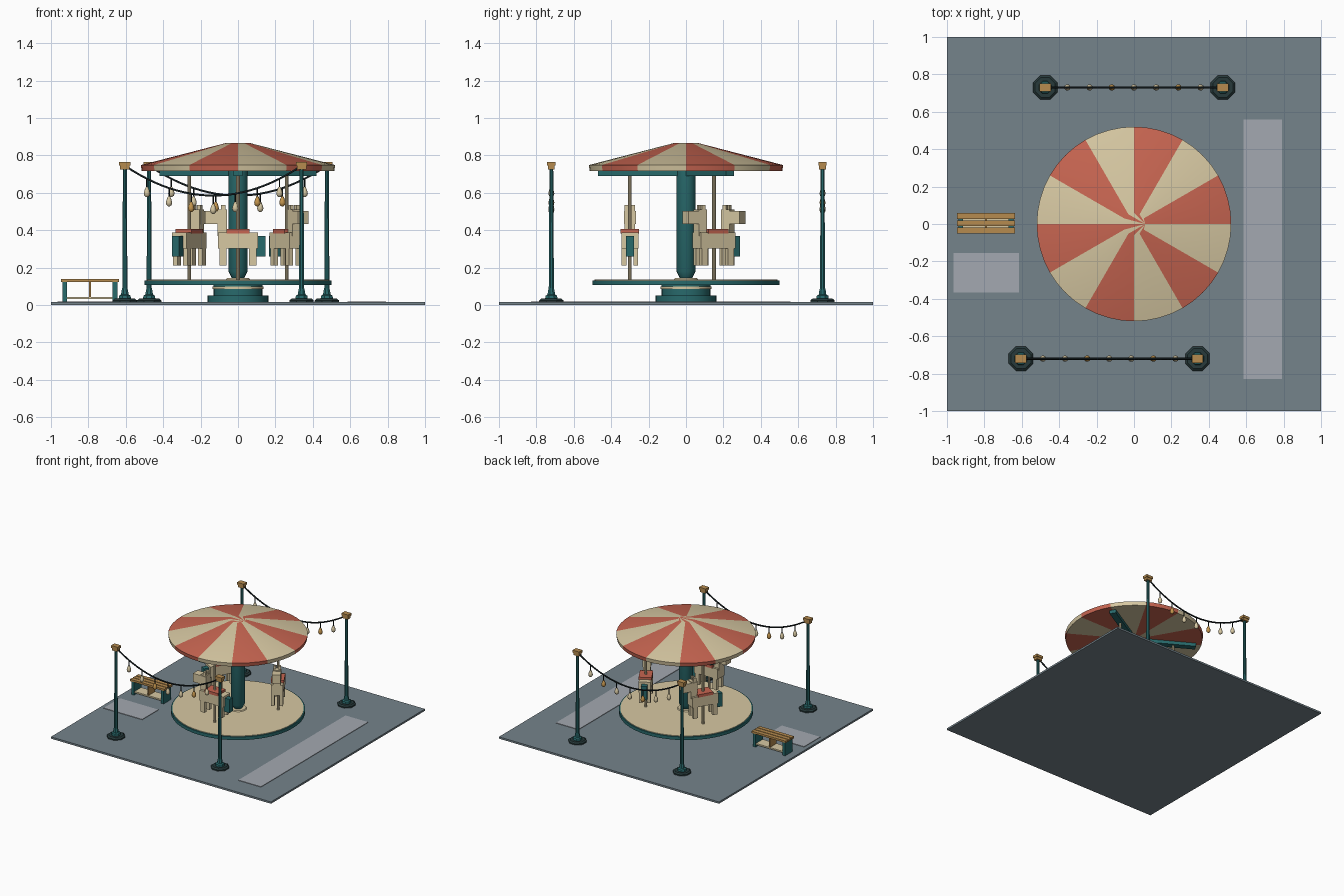
import bpy, bmesh, math
from mathutils import Matrix, Vector

if "Cube" in bpy.data.objects:
    bpy.data.objects.remove(bpy.data.objects["Cube"], do_unlink=True)


def material(name, hexcode):
    """Flat material from an sRGB hex string."""
    rgb = [(int(hexcode[i:i + 2], 16) / 255) ** 2.2 for i in (0, 2, 4)]
    m = bpy.data.materials.new(name)
    m.use_nodes = True
    m.diffuse_color = (*rgb, 1)
    m.node_tree.nodes["Principled BSDF"].inputs["Base Color"].default_value = (*rgb, 1)
    return m


PAVING = material("paving grey", "74828a")
PALE = material("pale paving", "a2a7af")
CREAM = material("cream", "d6c7a1")
RED = material("faded red", "c66552")
TEAL = material("teal", "2c696b")
IRON = material("dark iron", "2b3c3d")
WOOD = material("wood", "b48a50")
WIRE = material("black wire", "1a2224")
AMBER = material("amber", "c4954f")


def finish(bm, name, *mats, smooth=False):
    bmesh.ops.recalc_face_normals(bm, faces=bm.faces)
    mesh = bpy.data.meshes.new(name)
    bm.to_mesh(mesh)
    bm.free()
    for m in mats:
        mesh.materials.append(m)
    ob = bpy.data.objects.new(name, mesh)
    bpy.context.scene.collection.objects.link(ob)
    if smooth:
        bpy.ops.object.select_all(action='DESELECT')
        ob.select_set(True)
        bpy.context.view_layer.objects.active = ob
        bpy.ops.object.shade_smooth_by_angle(angle=math.radians(35))
    return ob


def add_box(bm, x, y, z):
    """Add a box given its (min, max) range on each axis."""
    size = [b - a for a, b in (x, y, z)]
    mid = Vector([(a + b) / 2 for a, b in (x, y, z)])
    bmesh.ops.create_cube(bm, size=1, matrix=Matrix.Translation(mid) @ Matrix.Diagonal((*size, 1)))


def box(name, x, y, z, mat, frame=None):
    bm = bmesh.new()
    add_box(bm, x, y, z)
    ob = finish(bm, name, mat)
    if frame:
        ob.matrix_world = frame
    return ob


def lathe(name, profile, mat, segs=16, loc=(0, 0, 0), smooth=True, turn=0):
    """Closed solid of revolution from (radius, z) points."""
    bm = bmesh.new()
    rings = []
    for r, z in profile:
        angles = [turn + 2 * math.pi * i / segs for i in range(segs)]
        rings.append([bm.verts.new((r * math.cos(a), r * math.sin(a), z)) for a in angles])
    for low, high in zip(rings, rings[1:]):
        for i in range(segs):
            j = (i + 1) % segs
            bm.faces.new((low[i], low[j], high[j], high[i]))
    bm.faces.new(rings[0])
    bm.faces.new(rings[-1])
    ob = finish(bm, name, mat, smooth=smooth)
    ob.location = loc
    return ob


# Ground slab and pale paving patches
G = 0.015
box("ground", (-1, 1), (-1, 1), (0, G), PAVING)
box("long_paving_patch", (0.585, 0.79), (-0.83, 0.56), (G, G + 0.004), PALE)
box("short_paving_patch", (-0.965, -0.615), (-0.365, -0.155), (G, G + 0.004), PALE)

# Carousel base, platform and column
lathe("base_step", [(0.163, G), (0.163, 0.05)], TEAL, 32)
lathe("base_drum", [(0.13, 0.05), (0.13, 0.085)], TEAL, 32)
lathe("base_ring", [(0.137, 0.085), (0.137, 0.1)], CREAM, 32)
lathe("platform_rim", [(0.13, 0.1), (0.13, 0.106), (0.5, 0.106), (0.5, 0.132)], TEAL, 48)
lathe("platform_deck", [(0.49, 0.132), (0.49, 0.136)], CREAM, 48)
lathe("column_collar", [(0.065, 0.136), (0.06, 0.143)], CREAM, 24)
lathe("column", [(0.03, 0.14), (0.035, 0.148), (0.052, 0.18), (0.052, 0.718)], TEAL, 16)


def canopy():
    """Striped roof: twelve sectors, each with cap, slope, rim and underside."""
    bm = bmesh.new()
    segs = 48
    profile = [(0.06, 0.867), (0.52, 0.748), (0.515, 0.717)]
    rings = [[bm.verts.new((r * math.cos(2 * math.pi * i / segs),
                            r * math.sin(2 * math.pi * i / segs), z))
              for i in range(segs)] for r, z in profile]
    hub = bm.verts.new((0, 0, 0.717))
    for i in range(segs):
        j = (i + 1) % segs
        faces = [bm.faces.new((a[i], a[j], b[j], b[i])) for a, b in zip(rings, rings[1:])]
        faces.append(bm.faces.new((rings[-1][i], rings[-1][j], hub)))
        if 0 < i < segs - 1:
            faces.append(bm.faces.new((rings[0][0], rings[0][i], rings[0][j])))
        for f in faces:
            f.material_index = (i // 4) % 2
    finish(bm, "canopy", RED, CREAM, smooth=True)


canopy()


def horse(tag, angle):
    """Blocky horse on a pole; local +x is forwards, riding clockwise."""
    a = math.radians(angle)
    place = (Matrix.Translation((0.3 * math.cos(a), 0.3 * math.sin(a), 0))
             @ Matrix.Rotation(a - math.pi / 2, 4, 'Z'))
    bm = bmesh.new()
    add_box(bm, (-0.107, 0.107), (-0.045, 0.045), (0.302, 0.387))
    add_box(bm, (0.06, 0.11), (-0.028, 0.028), (0.37, 0.51))
    add_box(bm, (0.065, 0.177), (-0.032, 0.032), (0.432, 0.502))
    for side in (-1, 1):
        y = sorted((side * 0.018, side * 0.044))
        for x in (-0.098, 0.062):
            add_box(bm, (x, x + 0.038), y, (0.212, 0.31))
        add_box(bm, (0.068, 0.09), sorted((side * 0.008, side * 0.028)), (0.5, 0.535))
    finish(bm, tag + "_horse", CREAM).matrix_world = place
    box(tag + "_saddle", (-0.062, 0.062), (-0.049, 0.049), (0.382, 0.405), RED, place)
    box(tag + "_tail", (-0.148, -0.1), (-0.022, 0.022), (0.258, 0.37), TEAL, place)
    lathe(tag + "_pole", [(0.01, 0.136), (0.01, 0.7)], CREAM, 10).matrix_world = place
    box(tag + "_roof_beam", (0, 0.47), (-0.025, 0.025), (0.69, 0.717), TEAL,
        Matrix.Rotation(a, 4, 'Z'))


for tag, angle in (("front", -90), ("left", 30), ("right", 150)):
    horse(tag, angle)


def lamp_post(tag, x, y):
    loc = (x, y, 0)
    turn = math.pi / 8
    lathe(tag + "_foot", [(0.07, G), (0.07, 0.025), (0.058, 0.034)], IRON, 8, loc, False, turn)
    lathe(tag + "_post", [(0.036, 0.034), (0.033, 0.05), (0.022, 0.056), (0.019, 0.075),
                          (0.015, 0.09), (0.011, 0.73)], TEAL, 8, loc, False, turn)
    box(tag + "_post_cap", (x - 0.025, x + 0.025), (y - 0.018, y + 0.018), (0.725, 0.748), WOOD)
    box(tag + "_post_lid", (x - 0.03, x + 0.03), (y - 0.022, y + 0.022), (0.745, 0.765), WOOD)


def light_string(tag, x0, x1, y):
    """Two posts joined by a sagging wire with seven hanging bulbs."""
    lamp_post(tag + "_right", x0, y)
    lamp_post(tag + "_left", x1, y)

    def point(t):
        return Vector((x0 + (x1 - x0) * t, y, 0.745 - 0.64 * t * (1 - t)))

    curve = bpy.data.curves.new(tag + "_wire", 'CURVE')
    curve.dimensions = '3D'
    curve.bevel_depth = 0.006
    curve.bevel_resolution = 1
    spline = curve.splines.new('POLY')
    spline.points.add(24)
    for i, p in enumerate(spline.points):
        p.co = (*point(i / 24), 1)
    curve.materials.append(WIRE)
    bpy.context.scene.collection.objects.link(bpy.data.objects.new(tag + "_wire", curve))
    for k in range(1, 8):
        top = point(k / 8)
        lathe(f"{tag}_bulb_cord_{k}", [(0.004, -0.05), (0.004, 0)], WIRE, 6, top)
        lathe(f"{tag}_bulb_{k}", [(0.005, -0.098), (0.014, -0.09), (0.017, -0.078),
                                  (0.013, -0.062), (0.006, -0.045)],
              CREAM if k % 3 else AMBER, 10, top)


light_string("front", -0.605, 0.34, -0.72)
light_string("back", -0.475, 0.475, 0.73)

# Bench
for i in range(3):
    y = -0.05 + i * 0.038
    box(f"bench_slat_{i + 1}", (-0.947, -0.635), (y, y + 0.032), (0.124, 0.14), WOOD)
for name, x in (("right", -0.938), ("left", -0.67)):
    box(f"bench_{name}_leg", (x, x + 0.025), (-0.045, 0.053), (G, 0.125), TEAL)
box("bench_shelf", (-0.915, -0.668), (-0.04, 0.048), (0.032, 0.044), CREAM)
box("bench_divider", (-0.796, -0.786), (-0.04, 0.048), (0.04, 0.125), WOOD)
